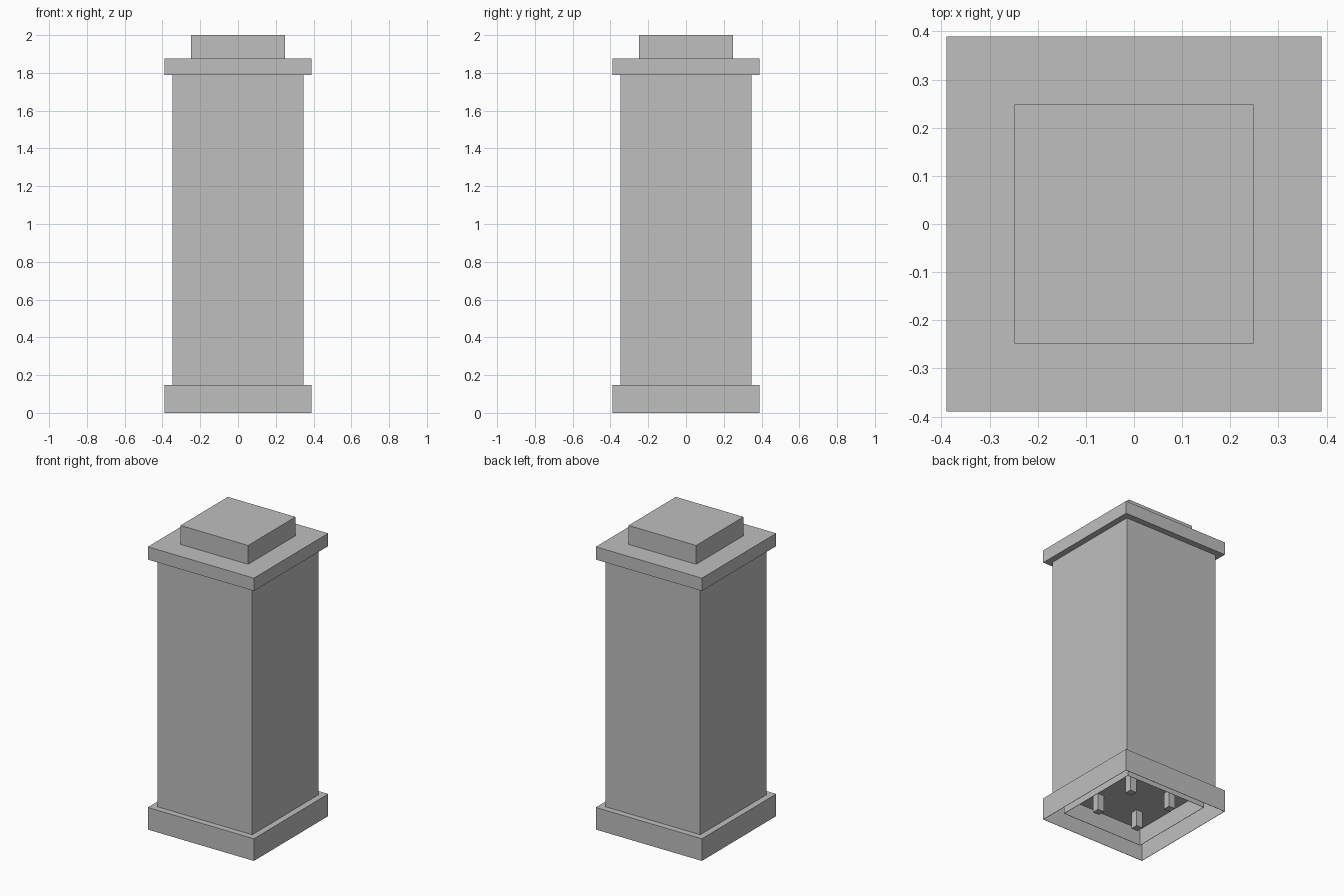
import bpy
import bmesh
from mathutils import Matrix, Vector

default = bpy.data.objects.get("Cube")
if default:
    bpy.data.objects.remove(default, do_unlink=True)

# One stone colour for the whole pillar
stone = bpy.data.materials.new("stone_grey")
GREY = (0.52, 0.52, 0.52, 1.0)
stone.diffuse_color = GREY
stone.use_nodes = True
stone.node_tree.nodes["Principled BSDF"].inputs["Base Color"].default_value = GREY


def block(name, half, bottom, top, x=0.0, y=0.0, open_ends=(), wall=0.003):
    """Square block; open_ends lists the ends (-1 bottom, 1 top) left open as a thin shell."""
    bm = bmesh.new()
    size = Vector((2 * half, 2 * half, top - bottom))
    place = Matrix.Translation((x, y, (bottom + top) / 2)) @ Matrix.Diagonal(size).to_4x4()
    bmesh.ops.create_cube(bm, size=1.0, matrix=place)
    bm.normal_update()
    ends = [f for f in bm.faces if round(f.normal.z) in open_ends]
    bmesh.ops.delete(bm, geom=ends, context="FACES_ONLY")
    mesh = bpy.data.meshes.new(name)
    bm.to_mesh(mesh)
    bm.free()
    mesh.materials.append(stone)
    obj = bpy.data.objects.new(name, mesh)
    bpy.context.scene.collection.objects.link(obj)
    if open_ends:
        shell = obj.modifiers.new("wall", "SOLIDIFY")
        shell.thickness = wall
        shell.offset = -1
    return obj


BASE_TOP, SHAFT_TOP, CAP_TOP = 0.147, 1.79, 1.875

# Stacked outer parts
block("base", 0.389, 0.0, BASE_TOP, open_ends=(-1,))
block("shaft", 0.348, BASE_TOP, SHAFT_TOP)
block("cap", 0.389, SHAFT_TOP, CAP_TOP)
block("top_block", 0.248, CAP_TOP, 2.0)

# Hollow underside: inner skirt and four pegs
block("inner_skirt", 0.30, 0.035, BASE_TOP - 0.002, open_ends=(-1, 1))
for side, x in (("left", 0.152), ("right", -0.152)):
    for end, y in (("front", -0.152), ("back", 0.152)):
        block(f"{end}_{side}_peg", 0.024, 0.035, BASE_TOP - 0.002, x, y)
